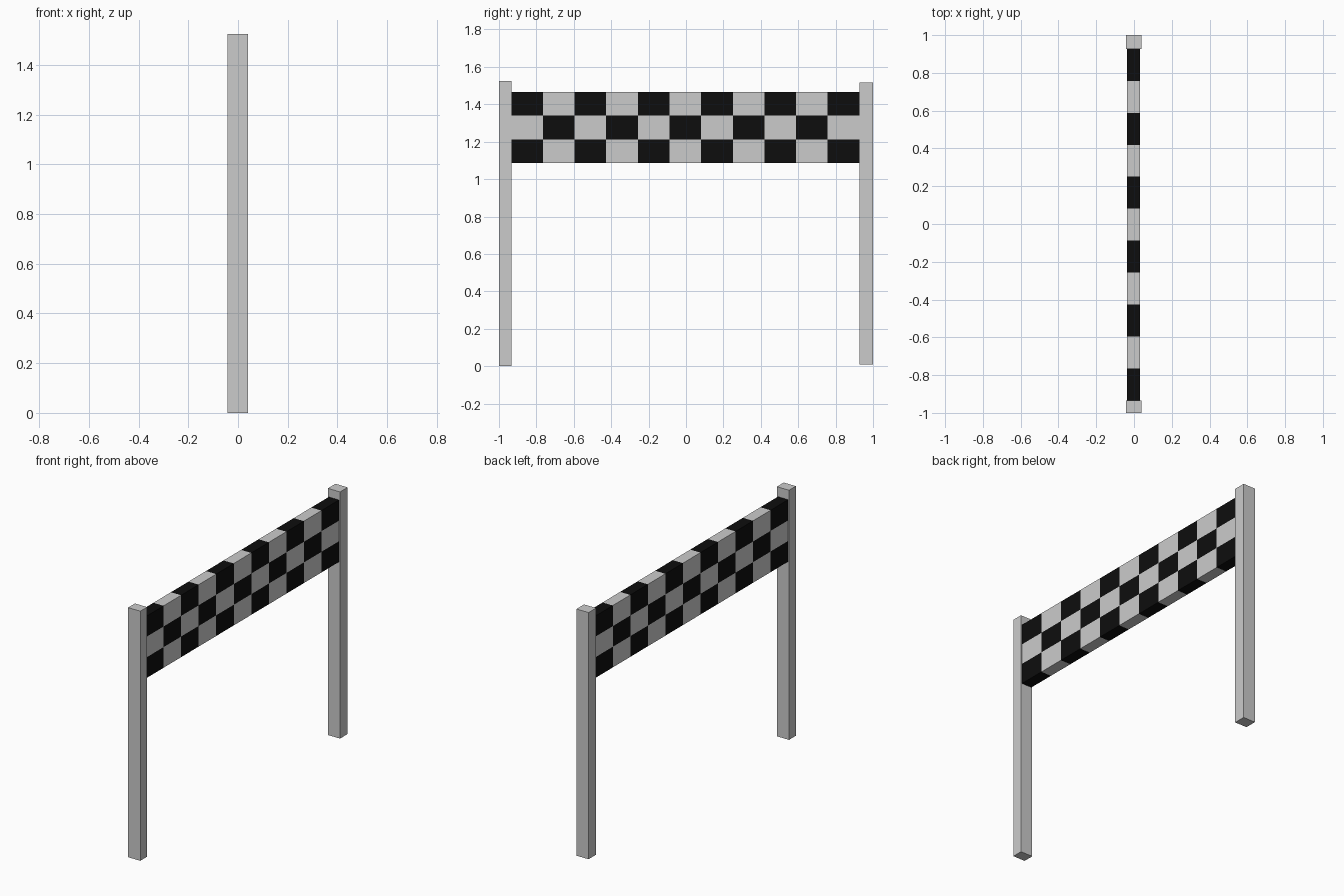
import bpy, bmesh
from mathutils import Vector

if "Cube" in bpy.data.objects:
    bpy.data.objects.remove(bpy.data.objects["Cube"])


def box(name, lo, hi):
    """Axis-aligned box between two corners; returns the object."""
    lo, hi = Vector(lo), Vector(hi)
    bm = bmesh.new()
    bmesh.ops.create_cube(bm, size=1)
    bmesh.ops.scale(bm, vec=hi - lo, verts=bm.verts)
    bmesh.ops.translate(bm, vec=(lo + hi) / 2, verts=bm.verts)
    mesh = bpy.data.meshes.new(name)
    bm.to_mesh(mesh)
    bm.free()
    obj = bpy.data.objects.new(name, mesh)
    bpy.context.collection.objects.link(obj)
    return obj


# Two upright posts
box("front_post", (-0.042, -1.0, 0.0), (0.04, -0.934, 1.524))
box("back_post", (-0.042, 0.927, 0.01), (0.04, 1.0, 1.516))

# Checkered banner: one box cut into 11 columns and 3 rows
COLS, ROWS = 11, 3
lo, hi = Vector((-0.036, -0.934, 1.087)), Vector((0.033, 0.927, 1.465))
cell_y, cell_z = (hi.y - lo.y) / COLS, (hi.z - lo.z) / ROWS
banner = box("checkered_banner", lo, hi)

black = bpy.data.materials.new("black")
black.diffuse_color = (0.004, 0.004, 0.004, 1)
black.use_nodes = True
black.node_tree.nodes["Principled BSDF"].inputs["Base Color"].default_value = black.diffuse_color
banner.data.materials.append(None)
banner.data.materials.append(black)

bm = bmesh.new()
bm.from_mesh(banner.data)


def cut(point, normal):
    bmesh.ops.bisect_plane(bm, geom=bm.verts[:] + bm.edges[:] + bm.faces[:],
                           plane_co=point, plane_no=normal)


for i in range(1, COLS):
    cut((0, lo.y + i * cell_y, 0), (0, 1, 0))
for j in range(1, ROWS):
    cut((0, 0, lo.z + j * cell_z), (0, 0, 1))

# Alternate squares are black, carried through the top and bottom edges
for f in bm.faces:
    c = f.calc_center_median()
    col = min(COLS - 1, max(0, int((c.y - lo.y) / cell_y)))
    row = min(ROWS - 1, max(0, int((c.z - lo.z) / cell_z)))
    f.material_index = 1 - (col + row) % 2
bm.to_mesh(banner.data)
bm.free()
